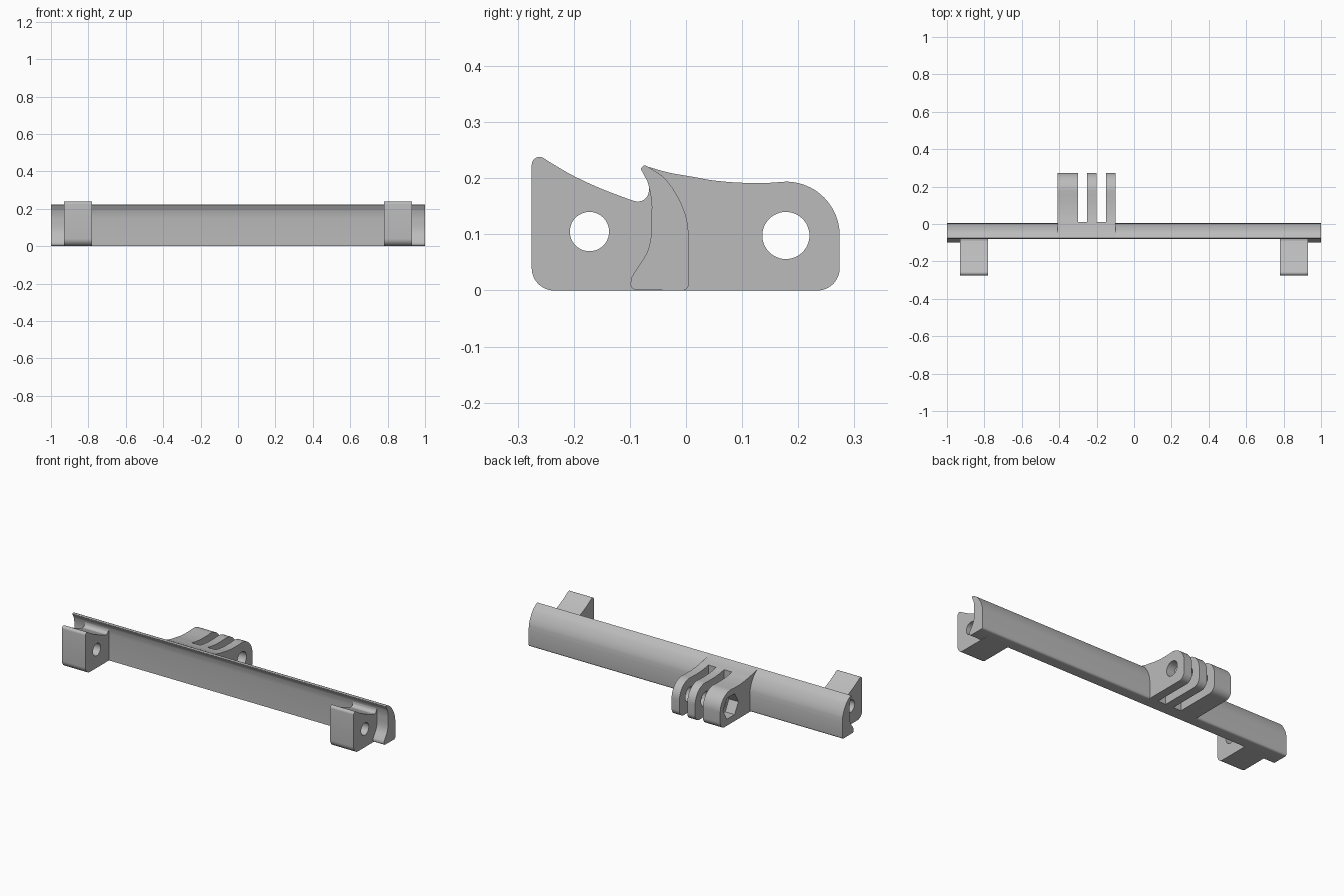
import bpy, bmesh, math
from mathutils import Vector

cube = bpy.data.objects.get("Cube")
if cube:
    bpy.data.objects.remove(cube, do_unlink=True)

grey = bpy.data.materials.new("plain grey")
grey.use_nodes = True
COLOUR = (0.5, 0.5, 0.5, 1)
grey.diffuse_color = COLOUR
grey.node_tree.nodes["Principled BSDF"].inputs["Base Color"].default_value = COLOUR


def arc(y, z, r, start, end, n=12):
    """Points on an arc, angles in degrees."""
    angles = [math.radians(start + (end - start) * i / n) for i in range(n + 1)]
    return [(y + r * math.cos(a), z + r * math.sin(a)) for a in angles]


def ring(y, z, r, n=48):
    return arc(y, z, r, 0, 360, n)[:-1]


def smooth(points, n=6):
    """Smooth curve through the points."""
    p = [Vector(q) for q in points]
    p = [2 * p[0] - p[1]] + p + [2 * p[-1] - p[-2]]
    out = []
    for a, b, c, d in zip(p, p[1:], p[2:], p[3:]):
        for i in range(n):
            t = i / n
            v = 0.5 * (2 * b + (c - a) * t + (2 * a - 5 * b + 4 * c - d) * t * t
                       + (3 * b - a - 3 * c + d) * t ** 3)
            out.append(tuple(v))
    return out + [tuple(points[-1])]


def extrude(name, x0, x1, outline, *holes):
    """Extrude a y-z outline with holes along x."""
    curve = bpy.data.curves.new(name, "CURVE")
    curve.dimensions = "2D"
    curve.fill_mode = "BOTH"
    curve.extrude = (x1 - x0) / 2
    for loop in (outline, *holes):
        s = curve.splines.new("POLY")
        s.points.add(len(loop) - 1)
        for pt, (y, z) in zip(s.points, loop):
            pt.co = (y, z, 0, 1)
        s.use_cyclic_u = True
    temp = bpy.data.objects.new(name + " curve", curve)
    bpy.context.collection.objects.link(temp)
    bpy.context.view_layer.update()
    graph = bpy.context.evaluated_depsgraph_get()
    mesh = bpy.data.meshes.new_from_object(temp.evaluated_get(graph))
    bpy.data.objects.remove(temp, do_unlink=True)
    mid = (x0 + x1) / 2
    for v in mesh.vertices:
        y, z, x = v.co
        v.co = (x + mid, y, z)
    bm = bmesh.new()
    bm.from_mesh(mesh)
    bmesh.ops.remove_doubles(bm, verts=bm.verts, dist=0.0002)
    bmesh.ops.recalc_face_normals(bm, faces=bm.faces)
    bm.to_mesh(mesh)
    bm.free()
    mesh.materials.clear()
    mesh.materials.append(grey)
    obj = bpy.data.objects.new(name, mesh)
    bpy.context.collection.objects.link(obj)
    bpy.ops.object.select_all(action="DESELECT")
    obj.select_set(True)
    bpy.context.view_layer.objects.active = obj
    bpy.ops.object.shade_smooth_by_angle(angle=math.radians(30))


# Rail: curved back, rolled upper lip, concave front at the ends
back = arc(-0.007, 0.012, 0.012, -90, 0, 6) + smooth(
    [(0.005, 0.1), (0.0, 0.132), (-0.014, 0.166), (-0.038, 0.2), (-0.07, 0.222)])
lip = smooth([(-0.075, 0.223), (-0.08, 0.217), (-0.076, 0.208), (-0.068, 0.192), (-0.063, 0.17)])
hollow = smooth([(-0.061, 0.15), (-0.062, 0.1), (-0.07, 0.067), (-0.09, 0.035), (-0.098, 0.022)])
foot = arc(-0.088, 0.012, 0.011, 160, 270, 8)
extrude("rail", -0.93, 0.93, back + lip + [(-0.061, 0.15), (-0.061, 0)])
for side, x in (("right", -1), ("left", 0.93)):
    extrude(side + "_rail_end", x, x + 0.07, back + lip + hollow + foot)

# Front hook blocks with cross holes
hook = (arc(-0.235, 0.04, 0.04, 270, 180) + arc(-0.261, 0.224, 0.014, 180, 60, 8)
        + smooth([(-0.24, 0.227), (-0.2, 0.204), (-0.15, 0.181), (-0.1, 0.162)])
        + smooth([(-0.087, 0.158), (-0.076, 0.161), (-0.068, 0.17), (-0.065, 0.185)])
        + [(-0.04, 0.17), (-0.04, 0)])
for side, x in (("right", -0.93), ("left", 0.78)):
    extrude(side + "_hook", x, x + 0.15, hook, ring(-0.172, 0.105, 0.035))

# Rear lug: three prongs, the thick one with a hexagonal nut pocket
crest = smooth([(-0.066, 0.22), (-0.03, 0.21), (0.01, 0.203), (0.05, 0.196),
                (0.1, 0.192), (0.15, 0.192)])
prong = ([(-0.04, 0), (-0.045, 0.18)] + crest + arc(0.178, 0.098, 0.096, 90, 0, 20)
         + arc(0.234, 0.04, 0.04, 0, -90))
hole, pocket = ring(0.178, 0.098, 0.042), ring(0.178, 0.098, 0.07, 6)
extrude("nut_pocket_prong", -0.41, -0.35, prong, pocket)
extrude("thick_prong_base", -0.35, -0.3, prong, hole)
extrude("middle_prong", -0.25, -0.2, prong, hole)
extrude("outer_prong", -0.15, -0.1, prong, hole)
root = [(-0.04, 0), (-0.045, 0.18)] + [p for p in crest if p[0] <= 0.011] + [(0.01, 0)]
extrude("lug_root", -0.409, -0.101, root)
